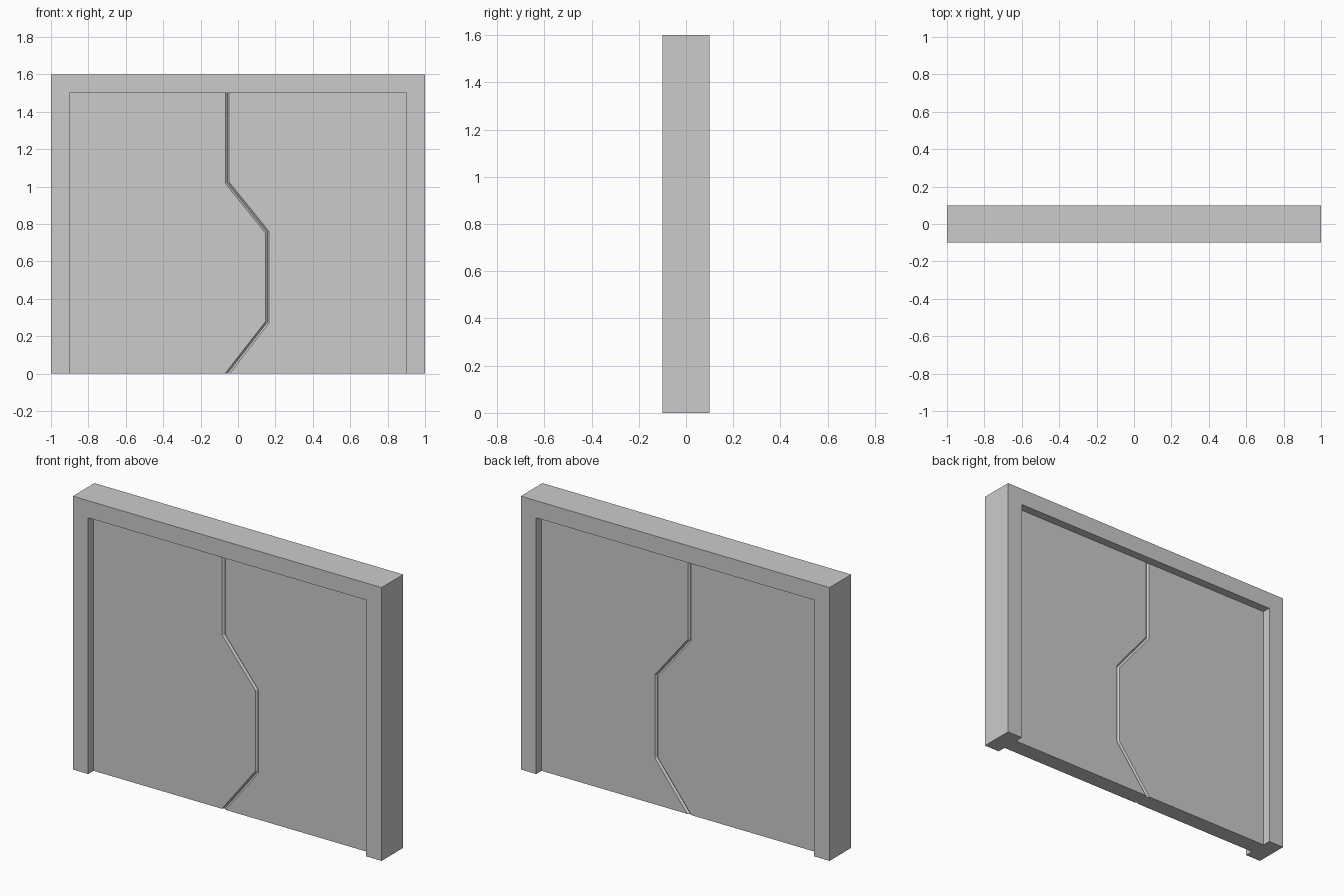
import bpy, bmesh

if "Cube" in bpy.data.objects:
    bpy.data.objects.remove(bpy.data.objects["Cube"])


def extrude_profile(name, pts, half_depth, bevel_test=None, bevel=0.01):
    """Solid made from an x/z outline, centred on y = 0; optional chamfer on chosen edges."""
    bm = bmesh.new()
    face = bm.faces.new([bm.verts.new((x, -half_depth, z)) for x, z in pts])
    ext = bmesh.ops.extrude_face_region(bm, geom=[face], use_keep_orig=True)
    verts = [g for g in ext["geom"] if isinstance(g, bmesh.types.BMVert)]
    bmesh.ops.translate(bm, verts=verts, vec=(0, 2 * half_depth, 0))
    bmesh.ops.recalc_face_normals(bm, faces=bm.faces)
    if bevel_test:
        edges = [e for e in bm.edges if bevel_test(*e.verts)]
        bmesh.ops.bevel(bm, geom=edges, offset=bevel, offset_type='OFFSET',
                        segments=1, profile=0.5, affect='EDGES')
    mesh = bpy.data.meshes.new(name)
    bm.to_mesh(mesh)
    bm.free()
    obj = bpy.data.objects.new(name, mesh)
    bpy.context.collection.objects.link(obj)
    return obj


def on_seam(a, b):
    # front and back edges that run along the zigzag joint
    return abs(a.co.y - b.co.y) < 1e-5 and abs(a.co.x) < 0.5 and abs(b.co.x) < 0.5


W, H = 0.9, 1.5  # opening half width and height

# Door frame: two jambs and a header
extrude_profile("door_frame", [(-1, 0), (-1, 1.6), (1, 1.6), (1, 0),
                               (W, 0), (W, H), (-W, H), (-W, 0)], 0.1)

# Two interlocking door panels, chamfered where they meet
seam = [(-0.057, 0), (0.157, 0.275), (0.157, 0.755), (-0.057, 1.02), (-0.057, H)]
for name, x in (("left_door_panel", -W), ("right_door_panel", W)):
    extrude_profile(name, seam + [(x, H), (x, 0)], 0.05, on_seam)
